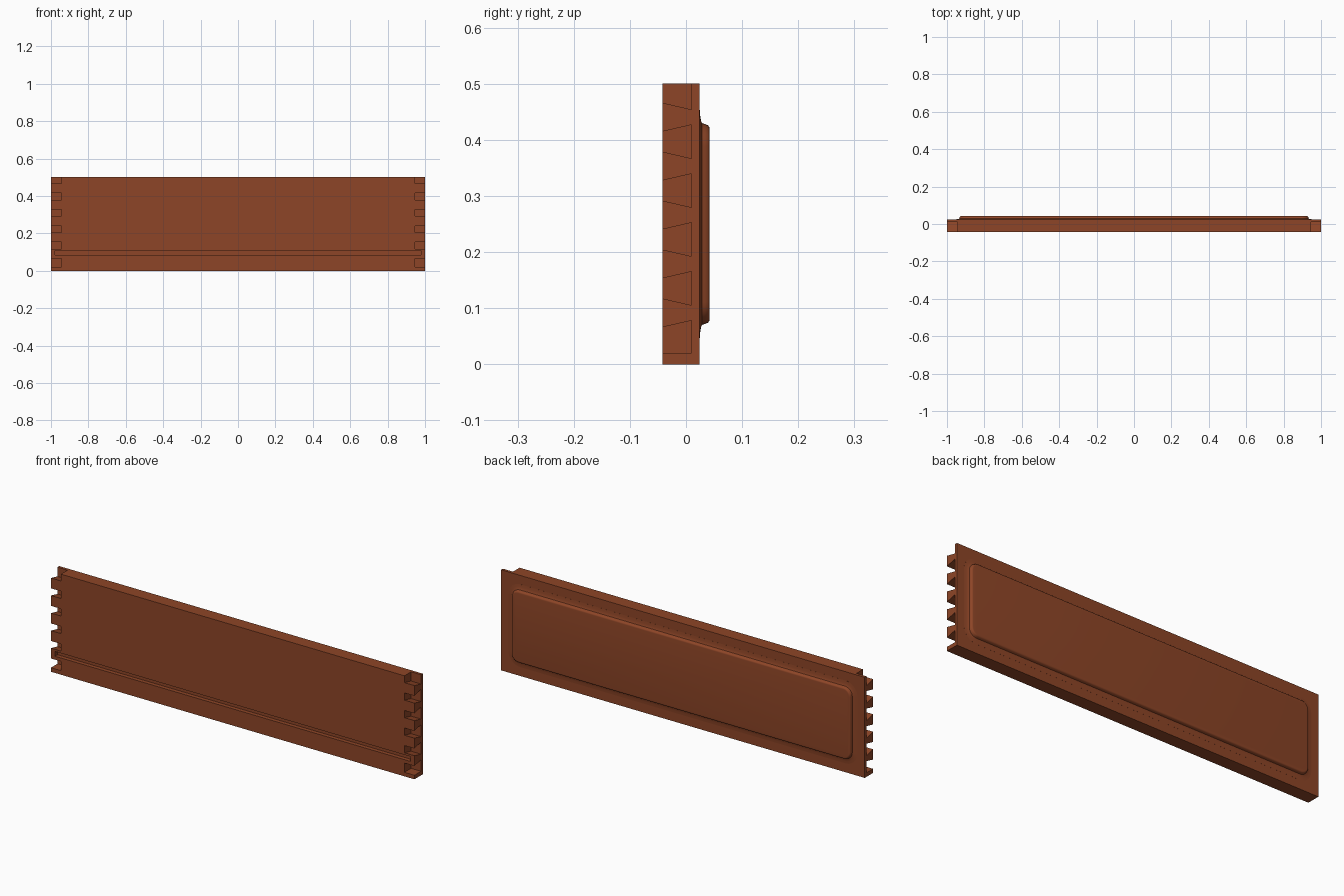
import bpy, bmesh, math

if "Cube" in bpy.data.objects:
    bpy.data.objects.remove(bpy.data.objects["Cube"])

wood = bpy.data.materials.new("reddish brown wood")
wood.diffuse_color = (0.27, 0.06, 0.02, 1)
wood.use_nodes = True
wood.node_tree.nodes["Principled BSDF"].inputs["Base Color"].default_value = wood.diffuse_color


def finish(bm, name):
    bmesh.ops.recalc_face_normals(bm, faces=bm.faces)
    me = bpy.data.meshes.new(name)
    bm.to_mesh(me)
    bm.free()
    me.materials.append(wood)
    ob = bpy.data.objects.new(name, me)
    bpy.context.collection.objects.link(ob)
    return ob


def prism(bm, profile, x0, x1):
    """Extrude a (y, z) profile along x."""
    a = [bm.verts.new((x0, y, z)) for y, z in profile]
    b = [bm.verts.new((x1, y, z)) for y, z in profile]
    n = len(profile)
    bm.faces.new(a)
    bm.faces.new(b[::-1])
    for i in range(n):
        bm.faces.new((a[i], a[(i + 1) % n], b[(i + 1) % n], b[i]))


def box_profile(y0, y1, z0, z1):
    return [(y0, z0), (y1, z0), (y1, z1), (y0, z1)]


Y_IN, Y_SOCKET, Y_FACE, Y_TOP = -0.042, 0.01, 0.024, 0.042

# drawer front board
bm = bmesh.new()
prism(bm, box_profile(Y_IN, Y_FACE, 0, 0.5), -1, 1)
board = finish(bm, "drawer_front_board")

# cutters: dovetail sockets at both ends (flaring towards the face) and a stopped groove
slope = 0.012 / (Y_SOCKET - Y_IN)
y_out = Y_IN - 0.02
flare = slope * (Y_SOCKET - y_out)
bm = bmesh.new()
for x0, x1 in ((-1.05, -0.945), (0.945, 1.05)):
    for k in range(5):
        top = 0.078 + 0.0872 * k
        low = top - 0.06
        low_out = low + flare
        if k == 0:                      # lowest socket has a level floor
            low = low_out = 0.02
        prism(bm, [(y_out, low_out), (Y_SOCKET, low),
                   (Y_SOCKET, top), (y_out, top - flare)], x0, x1)
    # half socket open at the top edge
    prism(bm, [(y_out, 0.454 + flare), (Y_SOCKET, 0.454),
               (Y_SOCKET, 0.55), (y_out, 0.55)], x0, x1)
prism(bm, box_profile(y_out, Y_IN + 0.02, 0.083, 0.107), -0.978, 0.978)
cutter = finish(bm, "joint_cutter")
cutter.hide_render = True

mod = board.modifiers.new("joints", "BOOLEAN")
mod.operation = "DIFFERENCE"
mod.solver = "EXACT"
mod.object = cutter
bpy.context.view_layer.objects.active = board
board.select_set(True)
bpy.ops.object.modifier_apply(modifier=mod.name)
bpy.data.objects.remove(cutter, do_unlink=True)

# raised panel: rounded rectangle rings lofted along a coved profile
HX, HZ, CZ, R, SEG = 0.934, 0.179, 0.25, 0.04, 8


def ring(bm, off, y):
    r = R + off
    vs = []
    for c, (sx, sz) in enumerate(((1, 1), (-1, 1), (-1, -1), (1, -1))):
        for i in range(SEG + 1):
            a = math.pi / 2 * (c + i / SEG)
            vs.append(bm.verts.new((sx * (HX - R) + r * math.cos(a), y,
                                    CZ + sz * (HZ - R) + r * math.sin(a))))
    return vs


profile = [(0.027, 0.02), (0.027, Y_FACE + 0.0003), (0.015, 0.0252), (0.005, 0.0268),
           (0.001, 0.0285), (-0.001, 0.034), (-0.003, 0.039),
           (-0.006, 0.0414), (-0.01, Y_TOP)]
bm = bmesh.new()
rings = [ring(bm, o, y) for o, y in profile]
bm.faces.new(rings[0])
bm.faces.new(rings[-1])
for p, q in zip(rings, rings[1:]):
    n = len(p)
    for i in range(n):
        bm.faces.new((p[i], p[(i + 1) % n], q[(i + 1) % n], q[i]))
panel = finish(bm, "raised_panel")

# smooth the moulding, keep the crisp joinery flat
bpy.ops.object.select_all(action="DESELECT")
panel.select_set(True)
bpy.context.view_layer.objects.active = panel
bpy.ops.object.shade_smooth_by_angle(angle=math.radians(35))
